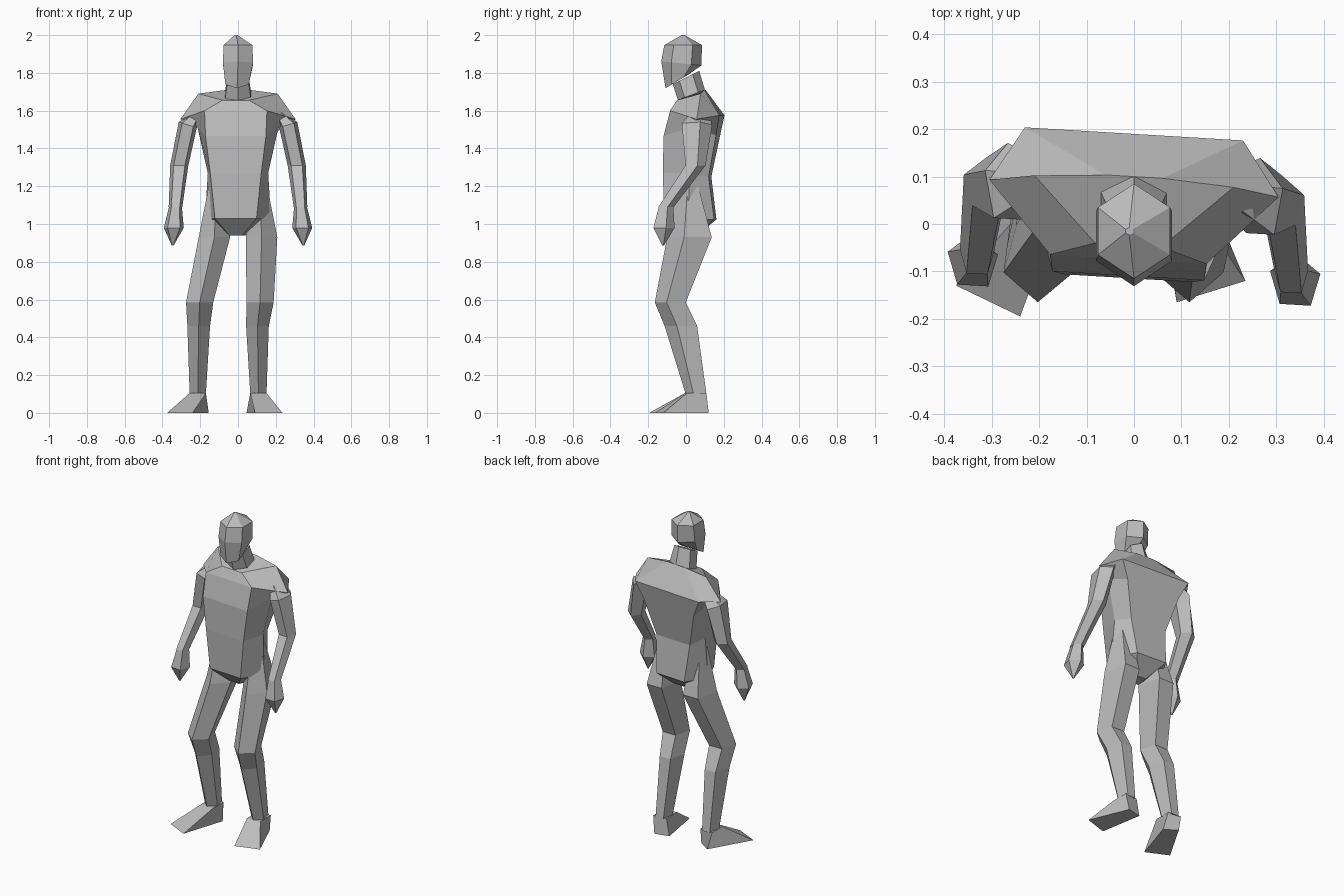
import bpy
import bmesh
from math import cos, sin, pi, radians

default_cube = bpy.data.objects.get("Cube")
if default_cube:
    bpy.data.objects.remove(default_cube, do_unlink=True)

# Single matte grey
grey = bpy.data.materials.new("plain grey")
grey.use_nodes = True
colour = (0.5, 0.5, 0.5, 1)
grey.diffuse_color = colour
grey.node_tree.nodes["Principled BSDF"].inputs["Base Color"].default_value = colour


def loft(name, rings):
    """Skin a list of equal point loops into one closed flat-shaded object."""
    bm = bmesh.new()
    loops = [[bm.verts.new(point) for point in ring] for ring in rings]
    count = len(loops[0])
    for lower, upper in zip(loops, loops[1:]):
        for i in range(count):
            j = (i + 1) % count
            bm.faces.new((lower[i], lower[j], upper[j], upper[i]))
    bm.faces.new(loops[0])
    bm.faces.new(loops[-1])
    bmesh.ops.recalc_face_normals(bm, faces=bm.faces)
    mesh = bpy.data.meshes.new(name)
    bm.to_mesh(mesh)
    bm.free()
    mesh.materials.append(grey)
    part = bpy.data.objects.new(name, mesh)
    bpy.context.collection.objects.link(part)


def fit(values):
    """Rescale values so that they span -1 to 1."""
    low, high = min(values), max(values)
    return [2 * (v - low) / (high - low) - 1 for v in values]


def section(x, y, z, half_width, half_depth, slope=0, lean=0, sides=6, turn=90):
    """Polygon cross-section, raised to the back by slope and to +x by lean."""
    angles = [radians(turn) + 2 * pi * i / sides for i in range(sides)]
    points = []
    for u, v in zip(fit([cos(a) for a in angles]), fit([sin(a) for a in angles])):
        dx, dy = half_width * u, half_depth * v
        points.append((x + dx, y + dy, z + slope * dy + lean * dx))
    return points


def twist(points):
    """Turn the upper body slightly, right shoulder back."""
    return [(x, y - 0.06 * x, z) for x, y, z in points]


# Torso: each level gives front, side and back as (z, y, half width)
torso_levels = [
    ((.94, -.02, .035), (.94, .02, .04), (.94, .06, .035)),
    ((1.03, -.11, .11), (1.02, .02, .175), (1.025, .155, .1)),
    ((1.27, -.115, .135), (1.27, .03, .16), (1.25, .127, .12)),
    ((1.465, -.11, .16), (1.515, .04, .215), (1.47, .17, .18)),
    ((1.6, -.075, .165), (1.555, .075, .305), (1.575, .19, .23)),
    ((1.655, -.045, .07), (1.69, .09, .21), (1.71, .1, .06)),
]


def torso_ring(front, side, back):
    """Mirrored level whose front leans a little to the right."""
    right = [(-w, y, z) for z, y, w in (front, side, back)]
    left = [(w, y, z) for z, y, w in (back, side, front)]
    ring = right + left
    for i in (0, -1):
        x, y, z = ring[i]
        ring[i] = (x - .012, y, z)
    return twist(ring)


loft("torso", [torso_ring(*level) for level in torso_levels])

# Neck and head
loft("neck", [
    section(0, .033, 1.67, .07, .068, .55),
    section(0, 0, 1.775, .055, .07, .5),
])
loft("head", [
    section(-.005, -.045, 1.757, .062, .063, .6),
    section(0, -.025, 1.85, .08, .106, -.1),
    section(0, -.015, 1.947, .076, .1),
    section(-.01, -.015, 2, .008, .008),
])

# Arms start inside the shoulders and end in pointed mitten hands
arm_levels = [
    (.215, .085, 1.59, .025, .045),
    (.266, .075, 1.525, .048, .08, 0, .3),
    (.311, .07, 1.31, .048, .052),
    (.331, -.085, 1.09, .036, .04),
]
hand_levels = [
    (.331, -.085, 1.09, .034, .038),
    (.34, -.095, .98, .053, .055),
    (.346, -.1, .885, .004, .004),
]

# Legs run from inside the waist through bent knee and calf to ankle
leg_levels = [
    (.115, .02, 1.2, .04, .045),
    (.125, .018, .93, .083, .118),
    (.203, -.083, .585, .072, .082),
    (.208, -.027, .46, .06, .086),
    (.213, .053, .1, .043, .055),
]

# Sole corners: outer toe, inner toe, inner heel, outer heel
soles = {
    "right": [(-.375, -.13), (-.24, -.195), (-.155, .07), (-.23, .12)],
    "left": [(.235, -.12), (.09, -.165), (.045, .1), (.135, .12)],
}

for side, sign in (("right", -1), ("left", 1)):
    for part, levels in (("arm", arm_levels), ("hand", hand_levels)):
        rings = []
        for level in levels:
            ring = section(*level, sides=5)
            rings.append(twist([(sign * x, y, z) for x, y, z in ring]))
        loft(side + "_" + part, rings)

    def stance(z):
        """The left leg stands closer to the centre line."""
        return 0.25 * min(max(.93 - z, 0), .42) if side == "left" else 0

    loft(side + "_leg", [
        section(sign * x - stance(z), y, z, width, depth, sides=5, turn=-90)
        for x, y, z, width, depth in leg_levels
    ])

    # Wedge foot from ankle to flat sole
    ankle_x = sign * .213 - stance(.1)
    ankle = [(ankle_x + sign * dx, y, .105) for dx, y in
             ((.043, .005), (-.043, -.005), (-.043, .1), (.043, .108))]
    loft(side + "_foot", [[(x, y, 0) for x, y in soles[side]], ankle])
